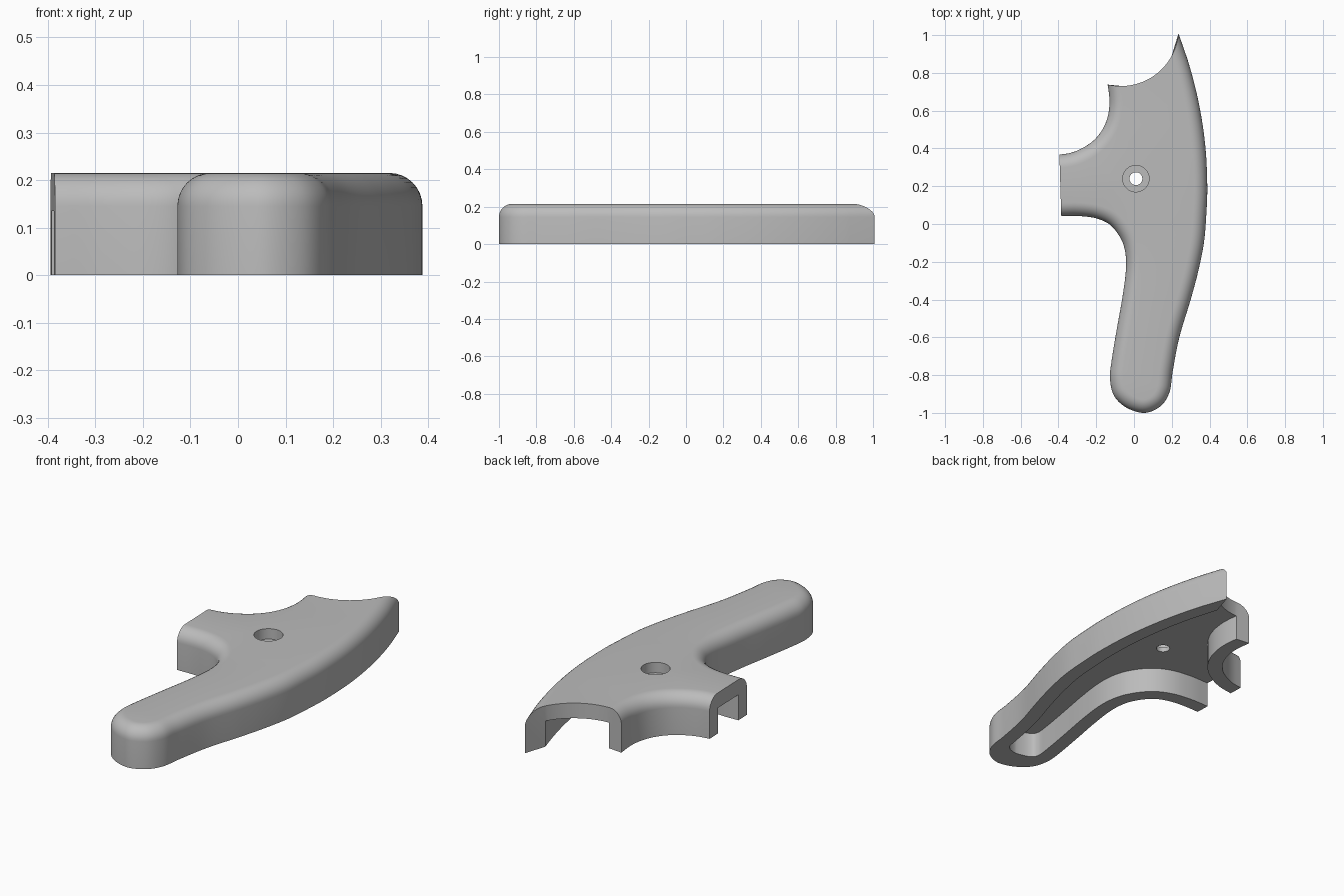
import bpy, bmesh, math
from mathutils import Vector

if "Cube" in bpy.data.objects:
    bpy.data.objects.remove(bpy.data.objects["Cube"])

HEIGHT, FILLET, WALL, CEILING = 0.215, 0.07, 0.075, 0.135
SCOOP, SCOOP_R = Vector((-0.07, 1.037)), 0.307      # round cut at the upper end
HOLE = Vector((0.01, 0.24))


def spline(pts, steps=8):
    """Smooth open curve through the points (Catmull-Rom)."""
    p = [Vector(q) for q in pts]
    p = [2 * p[0] - p[1]] + p + [2 * p[-1] - p[-2]]
    out = []
    for a, b, c, d in zip(p, p[1:], p[2:], p[3:]):
        for i in range(steps):
            t = i / steps
            out.append(0.5 * (2 * b + (c - a) * t + (2 * a - 5 * b + 4 * c - d) * t * t
                              + (3 * b - a - 3 * c + d) * t ** 3))
    return out + [p[-2]]


def inset(chain, dist):
    """Move an open chain sideways to its right by dist."""
    out = []
    for i, p in enumerate(chain):
        a = chain[max(i - 1, 0)]
        b = chain[min(i + 1, len(chain) - 1)]
        t = (b - a).normalized()
        out.append(p + Vector((t.y, -t.x)) * dist)
    return out


def kept(p):
    """True inside the part: outside the scoop and right of the arm end."""
    return (p - SCOOP).length > SCOOP_R and p.x > -0.385 - 0.03 * (p.y - 0.04)


def crossing(outside, inside):
    for _ in range(40):
        mid = (outside + inside) / 2
        if kept(mid):
            inside = mid
        else:
            outside = mid
    return inside


def trimmed(chains):
    """Trim matching chains to the cuts, keeping equal point counts."""
    spans = []
    for c in chains:
        idx = [i for i, p in enumerate(c) if kept(p)]
        spans.append((idx[0], idx[-1]))
    lo, hi = max(s[0] for s in spans), min(s[1] for s in spans)
    return [[crossing(c[a - 1], c[a])] + c[lo + 1:hi] + [crossing(c[b + 1], c[b])]
            for c, (a, b) in zip(chains, spans)]


# Edge from blade back round the handle to the arm, running past the cuts
back = [(0.388 - (y - 0.2) ** 2 / 4.3, y) for y in (1.22, 1.0, 0.8, 0.6, 0.4, 0.2, 0.05)]
lower = spline(back + [
    (0.37, -0.1), (0.34, -0.25), (0.3, -0.4), (0.24, -0.6), (0.205, -0.78), (0.188, -0.89),
    (0.14, -0.965), (0.055, -1.0), (-0.04, -0.972), (-0.105, -0.91), (-0.127, -0.82),
    (-0.118, -0.72), (-0.09, -0.55), (-0.06, -0.38), (-0.042, -0.23), (-0.05, -0.13),
    (-0.08, -0.06), (-0.13, -0.002), (-0.2, 0.03), (-0.29, 0.042), (-0.39, 0.041), (-0.55, 0.04)])
# Edge from the arm up to the scoop
upper = spline([(-0.55, 0.36), (-0.395, 0.367), (-0.3, 0.389), (-0.21, 0.446), (-0.152, 0.53),
                (-0.13, 0.63), (-0.14, 0.74), (-0.16, 0.79), (-0.19, 0.87), (-0.22, 1.0),
                (-0.22, 1.22)])

# Wall section as (inset, height): outside, rounded shoulder, inside
section = [(0, 0)]
for i in range(9):
    a = i / 8 * math.pi / 2
    section.append((FILLET * (1 - math.cos(a)), HEIGHT - FILLET + FILLET * math.sin(a)))
TOP = len(section) - 1
section += [(WALL, CEILING), (WALL, 0)]

bm = bmesh.new()


def make_rings(chain):
    flat = trimmed([inset(chain, d) for d, z in section])
    for c in flat[TOP + 1:]:            # the hollow stops early in the handle
        for p in c:
            if p.y < -0.8:
                p.y = -0.8 + (p.y + 0.8) * 0.55
    return [[bm.verts.new((p.x, p.y, z)) for p in c] for c, (d, z) in zip(flat, section)]


def strip(r, s, closed=False):
    n = len(r)
    for i in range(n if closed else n - 1):
        j = (i + 1) % n
        bm.faces.new((r[i], r[j], s[j], s[i]))


def circle(radius, z, n=48):
    return [bm.verts.new((HOLE.x + radius * math.cos(math.tau * i / n),
                          HOLE.y + radius * math.sin(math.tau * i / n), z)) for i in range(n)]


def fill(*loops):
    """Flat face bounded by an outer loop and holes."""
    edges = []
    for loop in loops:
        for a, b in zip(loop, loop[1:] + loop[:1]):
            edges.append(bm.edges.get((a, b)) or bm.edges.new((a, b)))
    bmesh.ops.triangle_fill(bm, use_beauty=True, edges=edges, normal=(0, 0, 1))


# Walls, rims and wall end faces
low, up = make_rings(lower), make_rings(upper)
for rings in (low, up):
    for k in range(len(section)):
        if k != TOP:
            strip(rings[k], rings[(k + 1) % len(section)])
    for end in (0, -1):
        bm.faces.new([r[end] for r in rings])

# Scoop edge between the two walls
arcs = []
for k in (TOP, TOP + 1):
    a, b = low[k][0], up[k][-1]
    a0 = math.atan2(a.co.y - SCOOP.y, a.co.x - SCOOP.x)
    a1 = math.atan2(b.co.y - SCOOP.y, b.co.x - SCOOP.x)
    pts = [a0 + (a1 - a0) * i / 24 for i in range(1, 24)]
    arcs.append([a] + [bm.verts.new((SCOOP.x + SCOOP_R * math.cos(t),
                                     SCOOP.y + SCOOP_R * math.sin(t), a.co.z))
                       for t in pts] + [b])
strip(*arcs)

# Arm end edge
strip([low[TOP][-1], up[TOP][0]], [low[TOP + 1][-1], up[TOP + 1][0]])

# Counterbored screw hole
hole = [circle(0.07, HEIGHT), circle(0.07, 0.16), circle(0.034, 0.16), circle(0.034, CEILING)]
for r, s in zip(hole, hole[1:]):
    strip(r, s, True)

# Top surface and cavity ceiling
for k, arc, ring in ((TOP, arcs[0], hole[0]), (TOP + 1, arcs[1], hole[3])):
    fill(low[k] + up[k] + arc[-2:0:-1], ring)

# Smooth shading with sharp edges kept
bmesh.ops.recalc_face_normals(bm, faces=bm.faces[:])
for f in bm.faces:
    f.smooth = True
for e in bm.edges:
    e.smooth = e.calc_face_angle(0) < math.radians(30)

grey = bpy.data.materials.new("light grey")
grey.diffuse_color = (0.5, 0.5, 0.5, 1)
grey.use_nodes = True
grey.node_tree.nodes["Principled BSDF"].inputs["Base Color"].default_value = grey.diffuse_color
mesh = bpy.data.meshes.new("grip_shell")
bm.to_mesh(mesh)
bm.free()
mesh.materials.append(grey)
body = bpy.data.objects.new("grip_shell", mesh)
bpy.context.scene.collection.objects.link(body)
